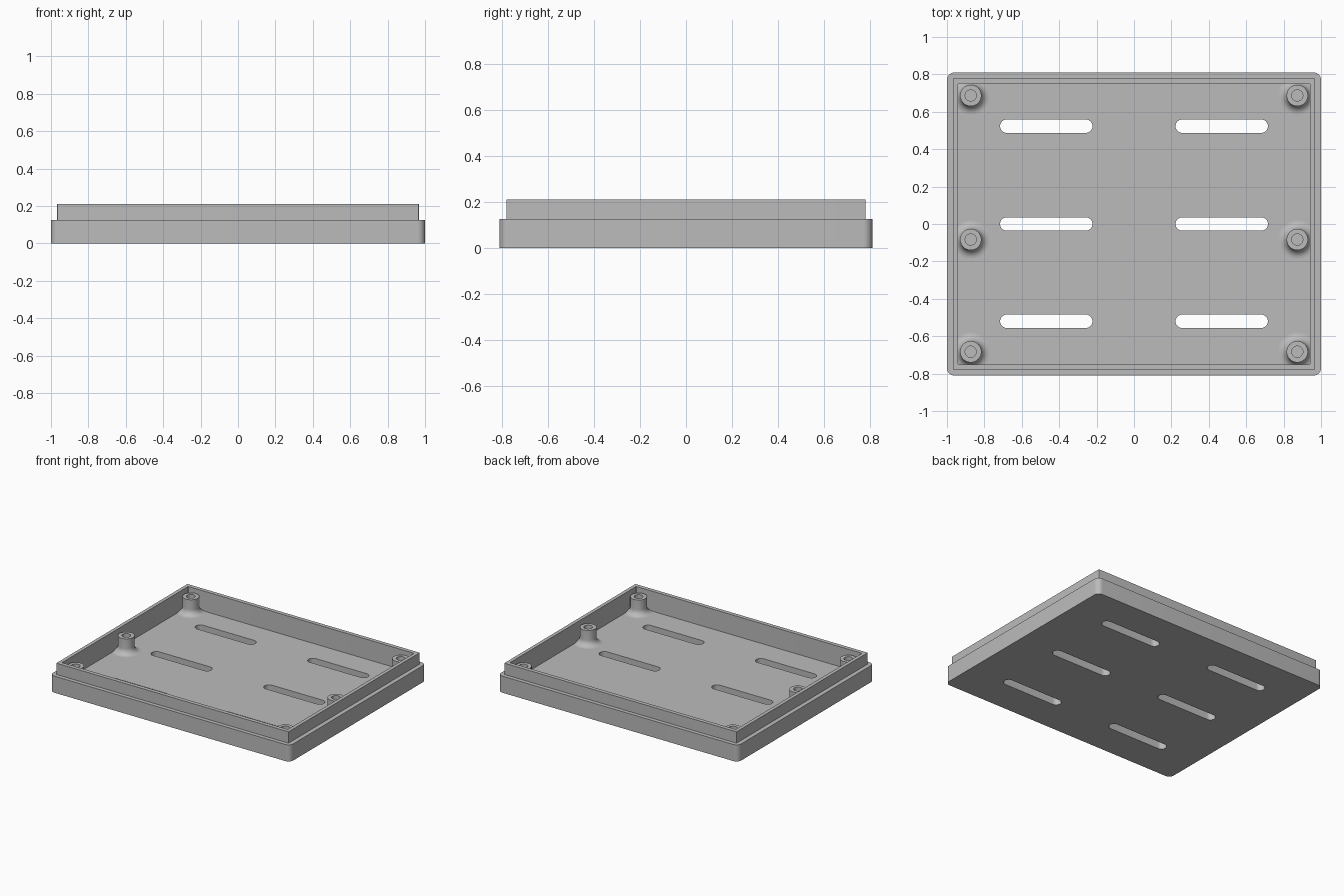
import bpy, bmesh, math

if "Cube" in bpy.data.objects:
    bpy.data.objects.remove(bpy.data.objects["Cube"])

FLOOR = 0.06      # floor thickness
POST_TOP = 0.178

grey = bpy.data.materials.new("plain grey")
grey.use_nodes = True
grey.diffuse_color = (0.5, 0.5, 0.5, 1)
grey.node_tree.nodes["Principled BSDF"].inputs["Base Color"].default_value = grey.diffuse_color


def rounded_loop(hx, hy, r, steps=8):
    """Points around a rectangle with round corners."""
    pts = []
    for i, (sx, sy) in enumerate([(1, 1), (-1, 1), (-1, -1), (1, -1)]):
        for k in range(steps + 1):
            a = math.pi / 2 * (i + k / steps)
            pts.append((sx * (hx - r) + r * math.cos(a), sy * (hy - r) + r * math.sin(a)))
    return pts


def skin(name, rings, cap_start=True, cap_end=True):
    """Bridge a stack of (points, z) rings into one surface."""
    bm = bmesh.new()
    loops = [[bm.verts.new((x, y, z)) for x, y in pts] for pts, z in rings]
    for a, b in zip(loops, loops[1:]):
        n = len(a)
        for i in range(n):
            j = (i + 1) % n
            bm.faces.new((a[i], a[j], b[j], b[i]))
    if cap_start:
        bm.faces.new(loops[0][::-1])
    if cap_end:
        bm.faces.new(loops[-1])
    if cap_start and cap_end:
        bmesh.ops.recalc_face_normals(bm, faces=bm.faces)
    mesh = bpy.data.meshes.new(name)
    bm.to_mesh(mesh)
    bm.free()
    mesh.materials.append(grey)
    obj = bpy.data.objects.new(name, mesh)
    bpy.context.collection.objects.link(obj)
    return obj


def smooth(obj):
    bpy.ops.object.select_all(action='DESELECT')
    obj.select_set(True)
    bpy.context.view_layer.objects.active = obj
    bpy.ops.object.shade_smooth_by_angle(angle=math.radians(30))


# Tray: outer wall, step, raised lip, inner wall and floor
outer = rounded_loop(1.0, 0.81, 0.04)
lip = rounded_loop(0.967, 0.78, 0.004)
inner = rounded_loop(0.94, 0.75, 0.004)
tray = skin("tray", [(outer, 0), (outer, 0.125), (lip, 0.125),
                     (lip, 0.21), (inner, 0.21), (inner, FLOOR)])

# Ventilation slots cut through the floor
slot = rounded_loop(0.247, 0.036, 0.0359)
cutters = []
for sx in (-1, 1):
    for y in (-0.52, 0, 0.523):
        cutter = skin("slot_cutter", [(slot, -0.05), (slot, FLOOR + 0.05)])
        cutter.location = (sx * 0.469, y, 0)
        cutter.hide_render = True
        cutters.append(cutter)
        mod = tray.modifiers.new("slot", 'BOOLEAN')
        mod.operation = 'DIFFERENCE'
        mod.solver = 'EXACT'
        mod.object = cutter
bpy.context.view_layer.update()
graph = bpy.context.evaluated_depsgraph_get()
cut_mesh = bpy.data.meshes.new_from_object(tray.evaluated_get(graph))
tray.modifiers.clear()
tray.data = cut_mesh
for cutter in cutters:
    bpy.data.objects.remove(cutter)
smooth(tray)


# Screw posts: flared foot, shaft and blind screw hole
def circle(r, n=40):
    return [(r * math.cos(math.tau * i / n), r * math.sin(math.tau * i / n)) for i in range(n)]


R, FLARE, HOLE = 0.057, 0.045, 0.03
profile = []
for k in range(9):
    a = math.pi / 2 * k / 8
    profile.append((R + FLARE * (1 - math.sin(a)), FLOOR + FLARE * (1 - math.cos(a))))
profile += [(R, POST_TOP), (HOLE, POST_TOP), (HOLE, FLOOR + 0.01)]
for side, sx in (("right", -1), ("left", 1)):
    for place, y in (("front", -0.683), ("middle", -0.083), ("back", 0.687)):
        post = skin(f"{place}_{side}_screw_post", [(circle(r), z) for r, z in profile],
                    cap_start=False)
        post.location = (sx * 0.873, y, 0)
        smooth(post)
